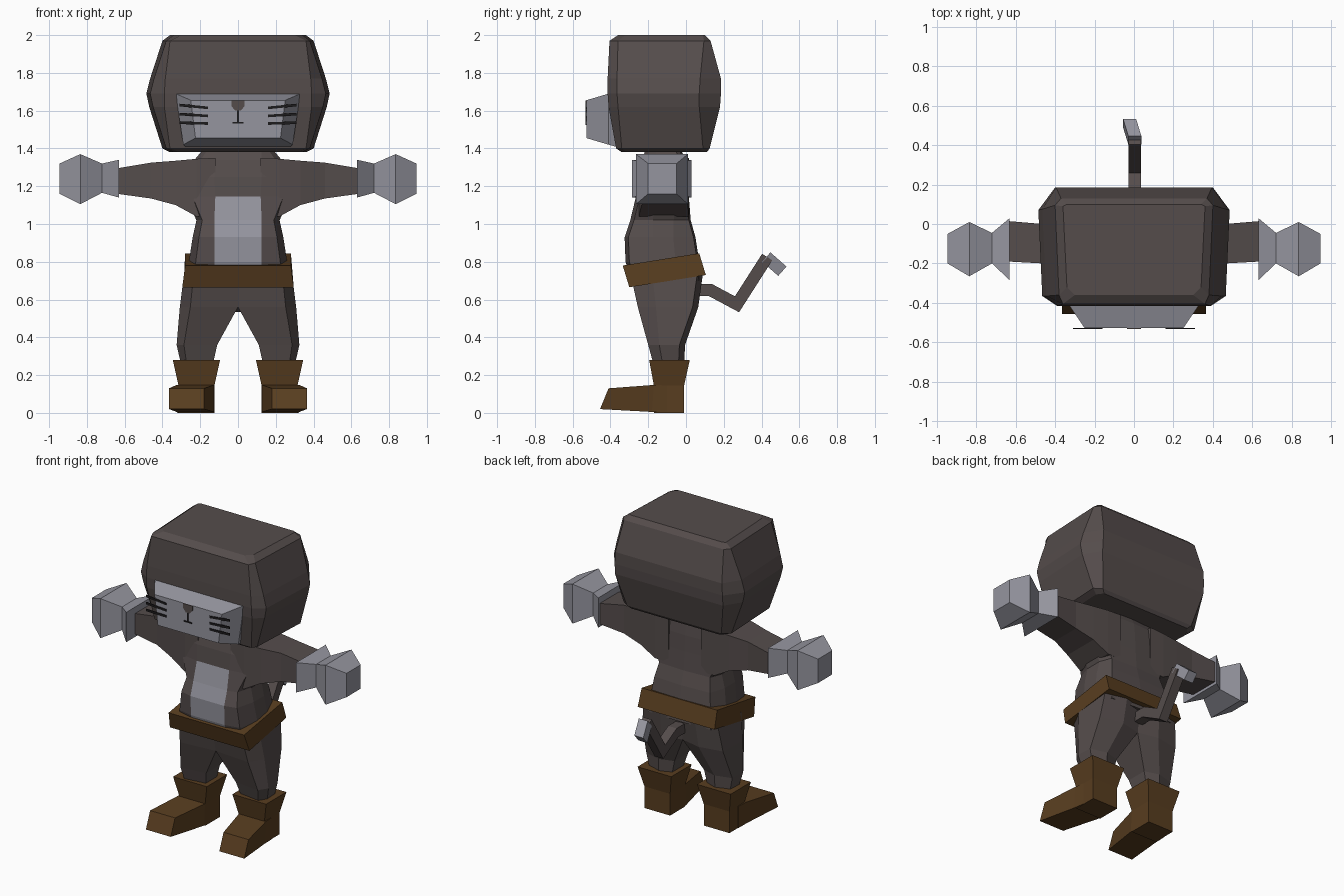
import bpy, bmesh
from mathutils import Vector


def material(name, rgb):
    m = bpy.data.materials.new(name)
    m.diffuse_color = (*rgb, 1)
    return m


FUR = material("dark fur", (0.09, 0.073, 0.071))
PALE = material("pale grey fur", (0.30, 0.30, 0.345))
LEATHER = material("brown leather", (0.098, 0.047, 0.014))
INK = material("whisker black", (0.012, 0.011, 0.012))


def loft(name, rings, mats, rule=None):
    """Skin equal-length point rings, cap both ends, colour faces by rule."""
    bm = bmesh.new()
    vs = [[bm.verts.new(p) for p in r] for r in rings]
    n = len(vs[0])
    for a, b in zip(vs, vs[1:]):
        for i in range(n):
            bm.faces.new((a[i], a[(i + 1) % n], b[(i + 1) % n], b[i]))
    bm.faces.new(vs[0][::-1])
    bm.faces.new(vs[-1])
    bmesh.ops.recalc_face_normals(bm, faces=bm.faces)
    for f in bm.faces:
        f.material_index = rule(f) if rule else 0
    me = bpy.data.meshes.new(name)
    bm.to_mesh(me)
    bm.free()
    for m in mats:
        me.materials.append(m)
    ob = bpy.data.objects.new(name, me)
    bpy.context.collection.objects.link(ob)
    return ob


def mirrored(half):
    """Complete a right half (front to back) into a closed ring."""
    return half + [(-x, y, z) for x, y, z in reversed(half) if x > 0]


def rect(x0, x1, y0, y1, z):
    return [(x0, y0, z), (x1, y0, z), (x1, y1, z), (x0, y1, z)]


def side_rect(x, y0, y1, z0, z1):
    return [(x, y0, z0), (x, y1, z0), (x, y1, z1), (x, y0, z1)]


def pair(name, rings, mats):
    for s, label in ((1, "right_"), (-1, "left_")):
        loft(label + name, [[(s * x, y, z) for x, y, z in r] for r in rings], mats)


# Head: chamfered block, widest at the middle
def head_ring(z, xf, yf, xs, ysf, ysb, xb, yb):
    return mirrored([(xf, yf, z), (xs - 0.02, ysf, z), (xs, ysb, z), (xb, yb, z)])


loft("head", [
    head_ring(1.38, 0.31, -0.34, 0.36, -0.31, 0.07, 0.33, 0.11),
    head_ring(1.40, 0.36, -0.37, 0.40, -0.34, 0.09, 0.35, 0.125),
    head_ring(1.62, 0.39, -0.41, 0.47, -0.36, 0.07, 0.40, 0.18),
    head_ring(1.69, 0.39, -0.415, 0.485, -0.365, 0.07, 0.40, 0.185),
    head_ring(1.77, 0.385, -0.415, 0.465, -0.365, 0.075, 0.395, 0.185),
    head_ring(1.97, 0.36, -0.405, 0.40, -0.36, 0.095, 0.37, 0.13),
    head_ring(2.00, 0.30, -0.36, 0.36, -0.32, 0.09, 0.34, 0.10)], [FUR])

# Muzzle, nose, mouth and whiskers
loft("muzzle", [
    [(-0.27, -0.34, 1.40), (0.27, -0.34, 1.40), (0.33, -0.34, 1.69), (-0.33, -0.34, 1.69)],
    [(-0.29, -0.41, 1.42), (0.29, -0.41, 1.42), (0.33, -0.41, 1.69), (-0.33, -0.41, 1.69)],
    [(-0.225, -0.528, 1.455), (0.225, -0.528, 1.455), (0.25, -0.528, 1.655), (-0.25, -0.528, 1.655)],
], [PALE])


def plate(name, outline, mat, y0=-0.533, y1=-0.526):
    loft(name, [[(x, y, z) for x, z in outline] for y in (y0, y1)], [mat])


plate("nose", [(-0.015, 1.60), (0.015, 1.60), (0.035, 1.625), (0.035, 1.655),
               (-0.035, 1.655), (-0.035, 1.625)], FUR)
plate("mouth_stem", [(-0.004, 1.54), (0.004, 1.54), (0.004, 1.60), (-0.004, 1.60)], INK)
plate("mouth_line", [(-0.03, 1.533), (0.03, 1.533), (0.03, 1.541), (-0.03, 1.541)], INK)
for s in (-1, 1):
    for k, (zi, zo) in enumerate(((1.615, 1.63), (1.572, 1.582), (1.532, 1.536))):
        plate(f"whisker_{s}_{k}", [(s * 0.16, zi - 0.007), (s * 0.31, zo - 0.007),
                                   (s * 0.31, zo + 0.007), (s * 0.16, zi + 0.007)], INK)


# Torso with a pale belly panel
def torso_ring(z, xs, yf, yb, xp=0.125):
    xc, ym = xs * 0.86, (yf + yb) / 2
    return mirrored([(0, yf, z), (xp, yf, z), (xc, yf + 0.02, z), (xs, ym - 0.04, z),
                     (xs, ym + 0.07, z), (xc, yb - 0.01, z), (0, yb, z)])


def belly(f):
    c = f.calc_center_median()
    return int(f.normal.y < -0.5 and abs(c.x) < 0.1 and 0.7 < c.z < 1.14)


loft("torso", [
    torso_ring(0.70, 0.27, -0.29, 0.08), torso_ring(0.80, 0.26, -0.32, 0.07),
    torso_ring(0.93, 0.24, -0.325, 0.05), torso_ring(1.02, 0.22, -0.295, 0.025),
    torso_ring(1.145, 0.28, -0.265, 0.015, 0.12), torso_ring(1.25, 0.27, -0.255, 0.01),
    torso_ring(1.34, 0.23, -0.235, 0.0), torso_ring(1.40, 0.18, -0.21, -0.03)],
    [FUR, PALE], belly)

# Arms and mitts
pair("arm", [
    side_rect(0.12, -0.25, 0.015, 1.04, 1.35), side_rect(0.22, -0.25, 0.015, 1.04, 1.345),
    side_rect(0.33, -0.235, 0.01, 1.10, 1.335),
    side_rect(0.46, -0.20, 0.00, 1.135, 1.325),
    side_rect(0.64, -0.19, 0.015, 1.16, 1.295)], [FUR])
pair("mitt", [
    side_rect(0.63, -0.285, 0.03, 1.14, 1.34), side_rect(0.72, -0.20, -0.045, 1.165, 1.32),
    side_rect(0.835, -0.265, 0.01, 1.105, 1.37), side_rect(0.945, -0.20, -0.05, 1.16, 1.32)], [PALE])

# Belt: tilted band, higher at the back
loft("belt", [
    [(-0.295, -0.30, 0.665), (0.295, -0.30, 0.665), (0.285, 0.105, 0.73), (-0.285, 0.105, 0.73)],
    [(-0.28, -0.335, 0.78), (0.28, -0.335, 0.78), (0.28, 0.07, 0.845), (-0.28, 0.07, 0.845)]], [LEATHER])


# Legs
def leg_ring(z, xi, xo, yf, yb):
    w = xo - xi
    return [(xi, yf + 0.02, z), (xo - 0.18 * w, yf, z), (xo, yf + 0.3 * (yb - yf), z),
            (xo - 0.03 * w, yb - 0.03, z), (xi + 0.45 * w, yb, z), (xi, yb - 0.03, z)]


pair("leg", [
    leg_ring(0.25, 0.135, 0.30, -0.17, -0.01), leg_ring(0.36, 0.11, 0.325, -0.20, -0.005),
    leg_ring(0.56, 0.0, 0.308, -0.255, 0.065), leg_ring(0.74, 0.0, 0.285, -0.295, 0.09)], [FUR])

# Boots: flared shaft and an outward-turned foot
pair("boot_shaft", [
    rect(0.125, 0.315, -0.17, -0.01, 0.0), rect(0.125, 0.315, -0.17, -0.01, 0.145),
    rect(0.095, 0.345, -0.195, 0.02, 0.28)], [LEATHER])
pair("boot_foot", [
    [(0.126, -0.10, 0.0), (0.318, -0.10, 0.0), (0.318, -0.10, 0.145), (0.126, -0.10, 0.145)],
    [(0.126, -0.18, 0.005), (0.325, -0.18, 0.005), (0.325, -0.17, 0.148), (0.126, -0.17, 0.148)],
    [(0.18, -0.455, 0.02), (0.365, -0.455, 0.02), (0.365, -0.41, 0.13), (0.18, -0.41, 0.13)]], [LEATHER])


# Tail: kinked square tube with a pale bent tip
def tube(name, path, r, mat):
    pts = [Vector(p) for p in path]
    rings = []
    for i, p in enumerate(pts):
        a = (p - pts[i - 1]).normalized() if i else None
        b = (pts[i + 1] - p).normalized() if i + 1 < len(pts) else None
        t = ((a or b) + (b or a)).normalized()
        side = Vector((1, 0, 0))
        up = side.cross(t).normalized() * r
        if a and b:
            up /= max(0.6, t.dot(a))
        rings.append([p + side * (r * sx) + up * su
                      for sx, su in ((-1, -1), (1, -1), (1, 1), (-1, 1))])
    loft(name, rings, [mat])


tube("tail", [(0.004, 0.04, 0.65), (0.004, 0.13, 0.65), (0.004, 0.27, 0.575),
              (0.004, 0.43, 0.825)], 0.032, FUR)
tube("tail_tip", [(0.004, 0.425, 0.825), (-0.022, 0.51, 0.75)], 0.033, PALE)
